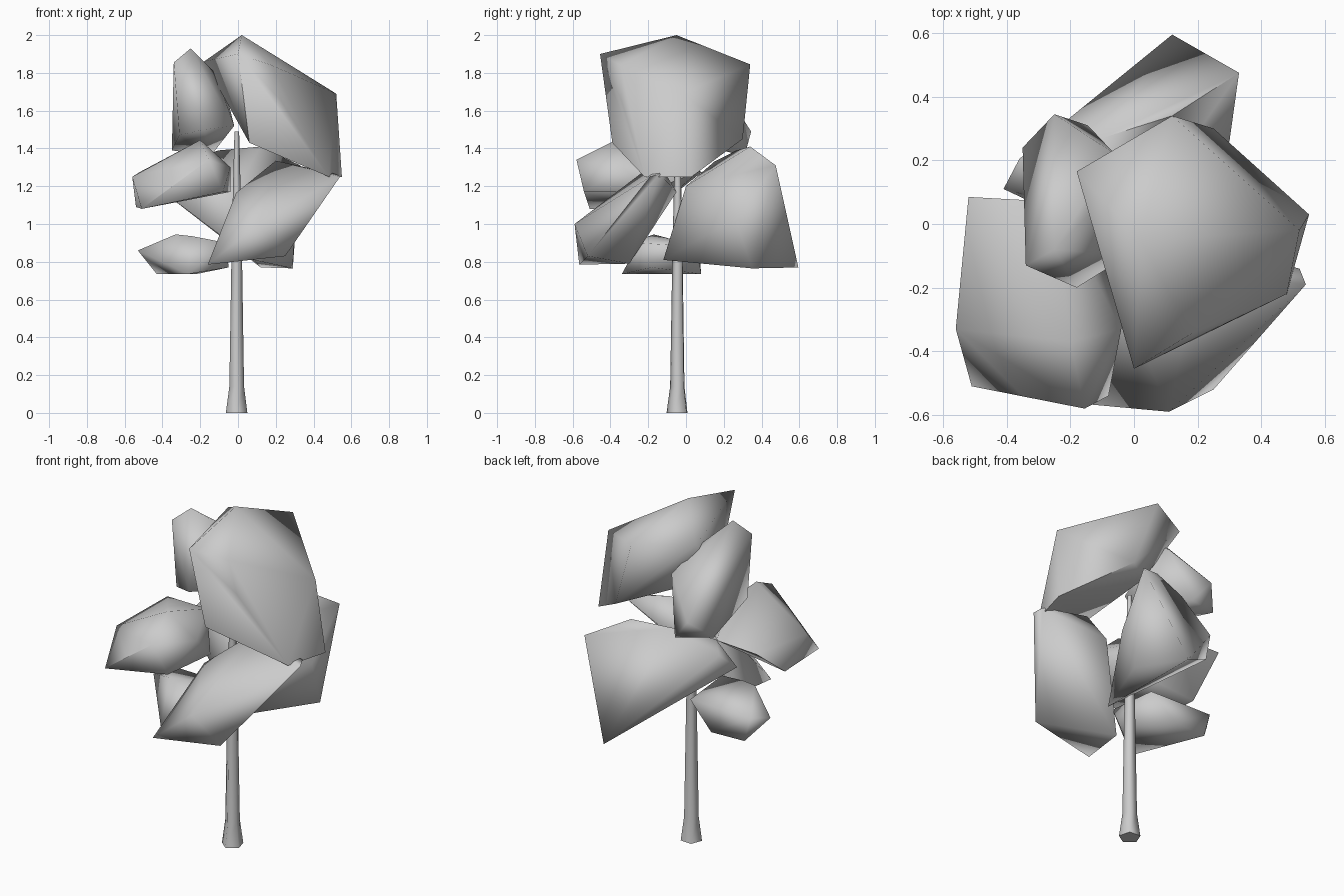
import bpy, bmesh, math

if "Cube" in bpy.data.objects:
    bpy.data.objects.remove(bpy.data.objects["Cube"])


def finish(name, bm, angle):
    bmesh.ops.recalc_face_normals(bm, faces=bm.faces)
    me = bpy.data.meshes.new(name)
    bm.to_mesh(me)
    bm.free()
    ob = bpy.data.objects.new(name, me)
    bpy.context.collection.objects.link(ob)
    bpy.ops.object.select_all(action='DESELECT')
    ob.select_set(True)
    bpy.context.view_layer.objects.active = ob
    bpy.ops.object.shade_smooth_by_angle(angle=math.radians(angle))
    return ob


def clump(name, *corners):
    """Faceted leaf mass: the hull around a few corner points."""
    bm = bmesh.new()
    for c in corners:
        bm.verts.new(c)
    res = bmesh.ops.convex_hull(bm, input=bm.verts)
    junk = {g for g in res["geom_interior"] + res["geom_unused"]
            if isinstance(g, bmesh.types.BMVert)}
    bmesh.ops.delete(bm, geom=list(junk), context='VERTS')
    return finish(name, bm, 85)


def lathe(name, centre, profile, sides, phase):
    """Low-poly round post from (radius, height) pairs."""
    bm = bmesh.new()
    rings = []
    for r, z in profile:
        angles = [math.radians(phase) + math.tau * i / sides for i in range(sides)]
        rings.append([bm.verts.new((centre[0] + r * math.cos(a),
                                    centre[1] + r * math.sin(a), z)) for a in angles])
    for a, b in zip(rings, rings[1:]):
        for i in range(sides):
            j = (i + 1) % sides
            bm.faces.new((a[i], a[j], b[j], b[i]))
    bm.faces.new(rings[0][::-1])
    bm.faces.new(rings[-1])
    return finish(name, bm, 80)


# trunk with flared foot
lathe("trunk", (-0.006, -0.043),
      [(0.06, 0), (0.041, 0.14), (0.03, 0.8), (0.021, 1.2), (0.013, 1.49)], 5, 50)

# crown, large slab on top
clump("crown_top",
      (0, -.455, 1.9), (.02, -.05, 2.0), (-.18, .165, 1.86), (.12, .34, 1.845),
      (.52, -.02, 1.69), (.55, .03, 1.25), (.48, -.22, 1.25), (.06, -.39, 1.43),
      (.25, .3, 1.45), (.02, .1, 1.52), (.18, -.345, 1.84), (.23, -.34, 1.65))

# upper left clump
clump("crown_upper_left",
      (-.25, -.08, 1.93), (-.34, -.13, 1.855), (-.31, -.13, 1.47), (-.35, .24, 1.39),
      (-.145, .31, 1.36), (-.25, .345, 1.49), (-.06, .22, 1.68), (-.18, -.2, 1.5),
      (-.02, -.1, 1.52), (-.12, .05, 1.8))

# middle left clump, towards the front
clump("crown_middle_left",
      (-.51, -.51, 1.08), (-.155, -.58, 1.34), (-.2, -.37, 1.445), (-.56, -.33, 1.25),
      (-.54, -.15, 1.09), (-.52, .085, 1.275), (-.25, .07, 1.28), (-.04, -.2, 1.17),
      (-.08, -.54, 1.17), (-.04, -.33, 1.3), (-.35, -.54, 1.2))

# front right clump
clump("crown_front_right",
      (-.16, -.565, .785), (.25, -.52, .83), (.11, -.59, 1.0), (.54, -.19, 1.25),
      (.52, -.14, 1.265), (.2, -.15, 1.335), (-.01, -.3, 1.165), (-.13, -.3, .79),
      (.15, -.05, 1.17))

# low left clump
clump("crown_low_left",
      (-.53, -.03, .86), (-.43, .07, .735), (-.22, .08, .735), (-.265, -.34, .735),
      (-.33, -.17, .945), (-.24, -.2, .935), (-.47, .07, .88), (-.06, -.25, .9),
      (-.05, -.18, .77), (-.07, .06, .88))

# large back clump
clump("crown_back",
      (.12, .595, .77), (.29, .35, .765), (.08, -.12, .81), (.33, .475, 1.31),
      (.12, .34, 1.41), (-.41, .11, 1.18), (-.36, .205, 1.27), (0, 0, 1.2),
      (-.1, .27, 1.39), (-.3, .15, 1.33), (.3, .26, 1.03))
